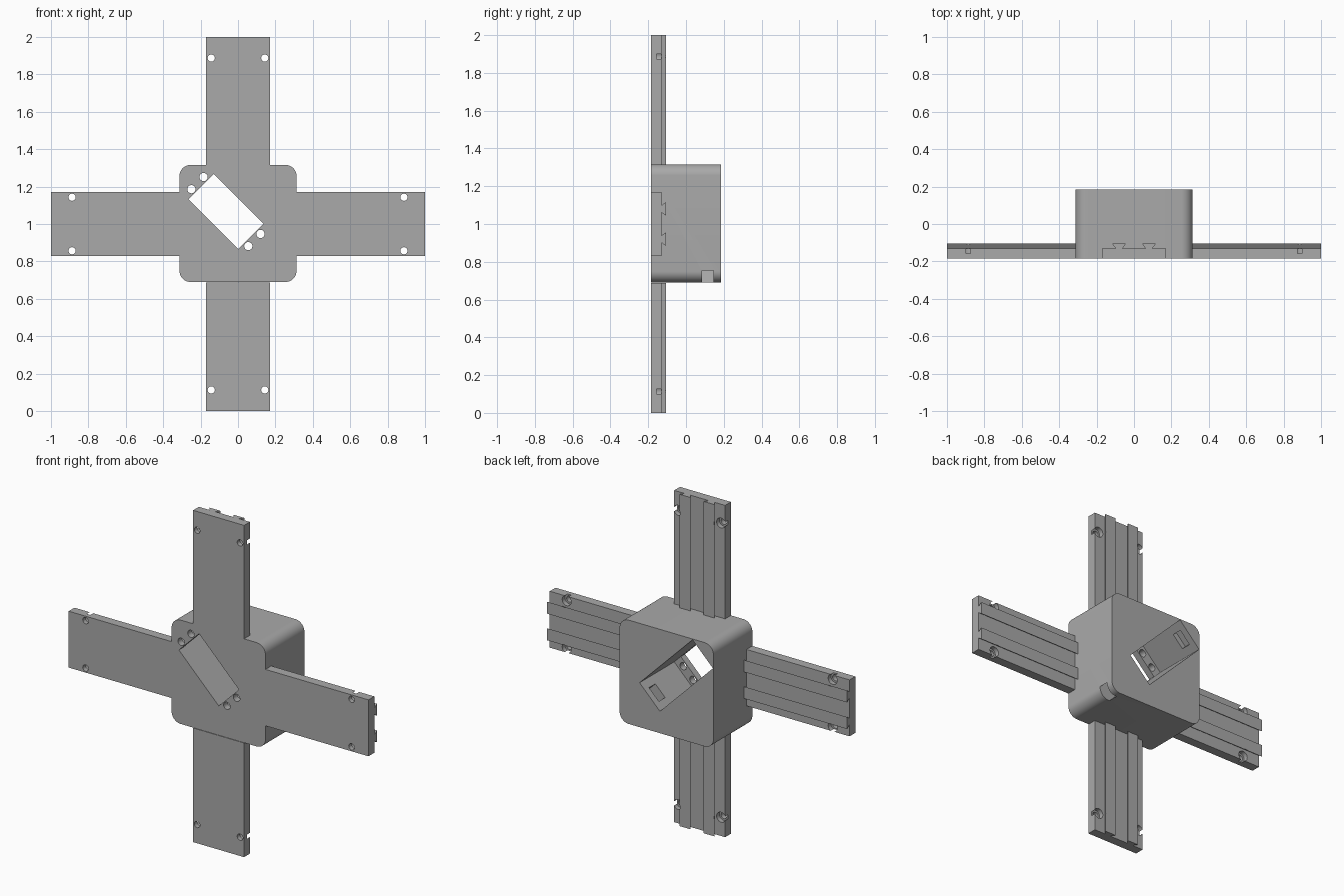
import bpy, bmesh
from math import sin, cos, pi, radians
from mathutils import Matrix, Vector

cube = bpy.data.objects.get("Cube")
if cube:
    bpy.data.objects.remove(cube)

grey = bpy.data.materials.new("plain_grey")
grey.use_nodes = True
grey.diffuse_color = (0.4, 0.4, 0.4, 1)
grey.node_tree.nodes["Principled BSDF"].inputs["Base Color"].default_value = (0.4, 0.4, 0.4, 1)

FRONT, BACK = -0.185, 0.185
HUB = 0.313                                # half width of the central housing
POCKET = Vector((-0.0645, 0, 1.0665))      # centre of the tilted pocket
TILT = Matrix.Translation(POCKET) @ Matrix.Rotation(radians(45), 4, 'Y')


def prism(name, points, sweep, matrix=Matrix()):
    """Solid made by sweeping a closed outline along a vector."""
    bm = bmesh.new()
    face = bm.faces.new([bm.verts.new(p) for p in points])
    ext = bmesh.ops.extrude_face_region(bm, geom=[face])
    moved = [v for v in ext["geom"] if isinstance(v, bmesh.types.BMVert)]
    bmesh.ops.translate(bm, verts=moved, vec=sweep)
    bmesh.ops.transform(bm, matrix=matrix, verts=bm.verts)
    bmesh.ops.recalc_face_normals(bm, faces=bm.faces)
    mesh = bpy.data.meshes.new(name)
    bm.to_mesh(mesh)
    bm.free()
    mesh.materials.append(grey)
    obj = bpy.data.objects.new(name, mesh)
    bpy.context.collection.objects.link(obj)
    return obj


def block(u0, u1, w0, w1, y0, y1, matrix=Matrix()):
    pts = [(u0, y0, w0), (u1, y0, w0), (u1, y0, w1), (u0, y0, w1)]
    return prism("cutter", pts, (0, y1 - y0, 0), matrix)


def rod(u, w, r, y0, y1, matrix=Matrix()):
    pts = [(u + r * cos(a), y0, w + r * sin(a))
           for a in (2 * pi * i / 24 for i in range(24))]
    return prism("cutter", pts, (0, y1 - y0, 0), matrix)


def carve(obj, cutters):
    """Subtract every cutter, then bake the result and drop the cutters."""
    for c in cutters:
        c.hide_render = True
        mod = obj.modifiers.new("cut", 'BOOLEAN')
        mod.operation, mod.solver, mod.object = 'DIFFERENCE', 'EXACT', c
    deps = bpy.context.evaluated_depsgraph_get()
    obj.data = bpy.data.meshes.new_from_object(obj.evaluated_get(deps))
    obj.modifiers.clear()
    for c in cutters:
        bpy.data.objects.remove(c)


def finish(obj):
    bpy.ops.object.select_all(action='DESELECT')
    obj.select_set(True)
    bpy.context.view_layer.objects.active = obj
    bpy.ops.object.shade_smooth_by_angle(angle=radians(30))


# Central housing: square block with rounded corners
radius, outline = 0.06, []
for k, (sx, sz) in enumerate([(1, 1), (-1, 1), (-1, -1), (1, -1)]):
    for i in range(13):
        a = pi / 2 * (k + i / 12)
        outline.append((sx * (HUB - radius) + radius * cos(a), FRONT,
                        1.003 + sz * (HUB - radius) + radius * sin(a)))
housing = prism("housing", outline, (0, BACK - FRONT, 0))

# Tilted pocket, front window, cable channel and mounting holes
FLOOR = -0.145
carve(housing, [block(-0.25, 0.25, -0.096, 0.096, FLOOR, 0.3, TILT)])
carve(housing, [block(-0.188, 0.188, -0.095, 0.095, -0.3, FLOOR + 0.05, TILT)])
carve(housing, [block(-0.28, 0.7, -0.046, 0.046, 0.085, 0.145, TILT)])
carve(housing, [rod(su * 0.215, sw * 0.046, 0.022, -0.3, FLOOR + 0.05, TILT)
                for su in (-1, 1) for sw in (-1, 1)])
finish(housing)

# Arms: plate with two dovetail rails on the back, repeated four times
PLATE, RAIL, HALF = -0.13, -0.105, 0.17
section = [(-HALF, FRONT), (HALF, FRONT), (HALF, PLATE)]
for c in (0.08, -0.08):
    section += [(c + 0.019, PLATE), (c + 0.036, RAIL), (c - 0.036, RAIL), (c - 0.019, PLATE)]
section.append((-HALF, PLATE))

for k, side in enumerate(["upper", "left", "lower", "right"]):
    turn = Matrix.Translation((0, 0, 1)) @ Matrix.Rotation(k * pi / 2, 4, 'Y')
    arm = prism(side + "_arm", [(x, y, 0.312) for x, y in section], (0, 0, 0.688), turn)
    # Screw holes with wide seats that break through the plate edge
    carve(arm, [rod(s * 0.143, 0.887, 0.019, -0.3, 0, turn) for s in (-1, 1)])
    carve(arm, [rod(s * 0.143, 0.887, 0.03, -0.157, 0, turn) for s in (-1, 1)])
    finish(arm)
